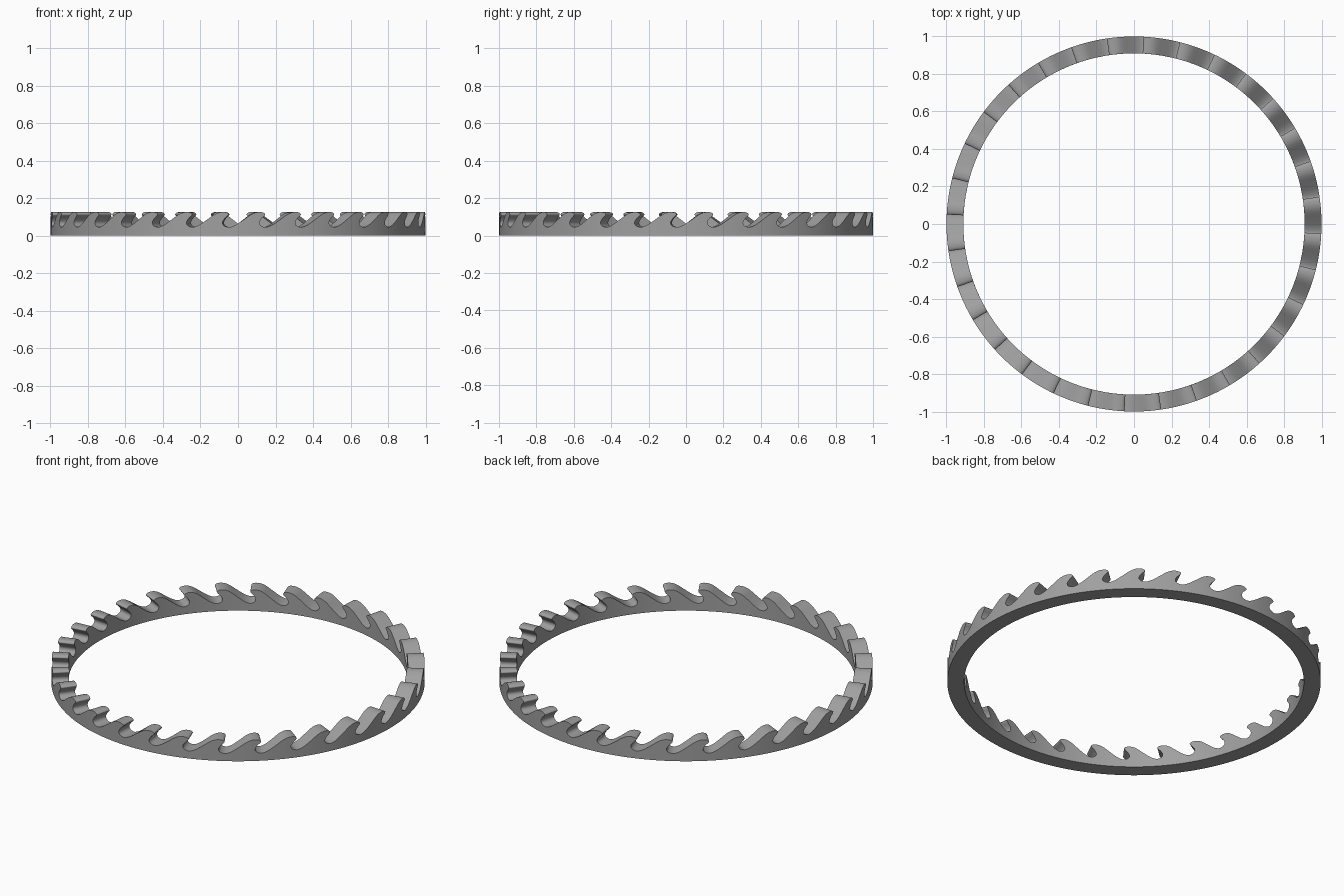
import bpy, bmesh, math
from mathutils import Matrix, Vector

cube = bpy.data.objects.get("Cube")
if cube:
    bpy.data.objects.remove(cube, do_unlink=True)

TEETH = 32
STEP = math.tau / TEETH
OUTER, INNER = 1.0, 0.91
TIP_ANGLE = math.radians(-92.9)

# One wave tooth, valley to valley: (fraction of pitch, height); the tip is at 1
wave = [(0.04, 0.045), (0.2, 0.057), (0.4, 0.083), (0.58, 0.108), (0.7, 0.12),
        (0.82, 0.125), (0.94, 0.123), (1.0, 0.114), (0.97, 0.104), (0.9, 0.091),
        (0.84, 0.072), (0.86, 0.056), (0.94, 0.047), (1.04, 0.045)]


def smooth_path(points, cuts):
    """Catmull-Rom curve through a wave that repeats every pitch."""
    before = (points[-2][0] - 1, points[-2][1])
    after = (points[1][0] + 1, points[1][1])
    p = [Vector(q) for q in [before] + points + [after]]
    path = []
    for a, b, c, d in zip(p, p[1:], p[2:], p[3:]):
        for i in range(cuts):
            t = i / cuts
            path.append(0.5 * (2 * b + (c - a) * t + (2 * a - 5 * b + 4 * c - d) * t**2
                               + (3 * b - a - 3 * c + d) * t**3))
    return path + [p[-2]]


# Flat tooth slab: x along the rim, y from outer (0) to inner (1) face
bm = bmesh.new()
path = smooth_path(wave, 4)
start, end = path[0].x, path[-1].x
outline = [Vector((start, 0)), Vector((end, 0))] + path[::-1]
face = bm.faces.new([bm.verts.new((q.x, 0, q.y)) for q in outline])
extruded = bmesh.ops.extrude_face_region(bm, geom=[face])["geom"]
bmesh.ops.translate(bm, vec=(0, 1, 0),
                    verts=[g for g in extruded if isinstance(g, bmesh.types.BMVert)])
bm.normal_update()
seams = [f for f in bm.faces
         if all(abs(v.co.x - start) < 1e-5 for v in f.verts)
         or all(abs(v.co.x - end) < 1e-5 for v in f.verts)]
bmesh.ops.delete(bm, geom=seams, context="FACES")

# Slice into columns so that the slab bends round the rim
COLUMNS = 6
for i in range(1, COLUMNS):
    bmesh.ops.bisect_plane(bm, geom=bm.verts[:] + bm.edges[:] + bm.faces[:],
                           plane_co=(start + (end - start) * i / COLUMNS, 0, 0),
                           plane_no=(1, 0, 0), dist=1e-5)
for v in bm.verts:
    angle = TIP_ANGLE + v.co.x * STEP
    radius = OUTER + (INNER - OUTER) * v.co.y
    v.co = (radius * math.cos(angle), radius * math.sin(angle), v.co.z)

# Repeat the tooth round the ring and weld the seams
tooth = bm.verts[:] + bm.edges[:] + bm.faces[:]
for k in range(1, TEETH):
    copy = bmesh.ops.duplicate(bm, geom=tooth)["geom"]
    bmesh.ops.rotate(bm, cent=(0, 0, 0), matrix=Matrix.Rotation(k * STEP, 3, "Z"),
                     verts=[g for g in copy if isinstance(g, bmesh.types.BMVert)])
bmesh.ops.remove_doubles(bm, verts=bm.verts[:], dist=1e-4)
bmesh.ops.recalc_face_normals(bm, faces=bm.faces[:])

mesh = bpy.data.meshes.new("wave_ring")
bm.to_mesh(mesh)
bm.free()
ring = bpy.data.objects.new("wave_ring", mesh)
bpy.context.collection.objects.link(ring)

# Plain grey material
grey = bpy.data.materials.new("grey")
grey.use_nodes = True
colour = (0.35, 0.35, 0.35, 1)
grey.diffuse_color = colour
grey.node_tree.nodes["Principled BSDF"].inputs["Base Color"].default_value = colour
mesh.materials.append(grey)

bpy.context.view_layer.objects.active = ring
ring.select_set(True)
bpy.ops.object.shade_smooth_by_angle(angle=math.radians(35))
